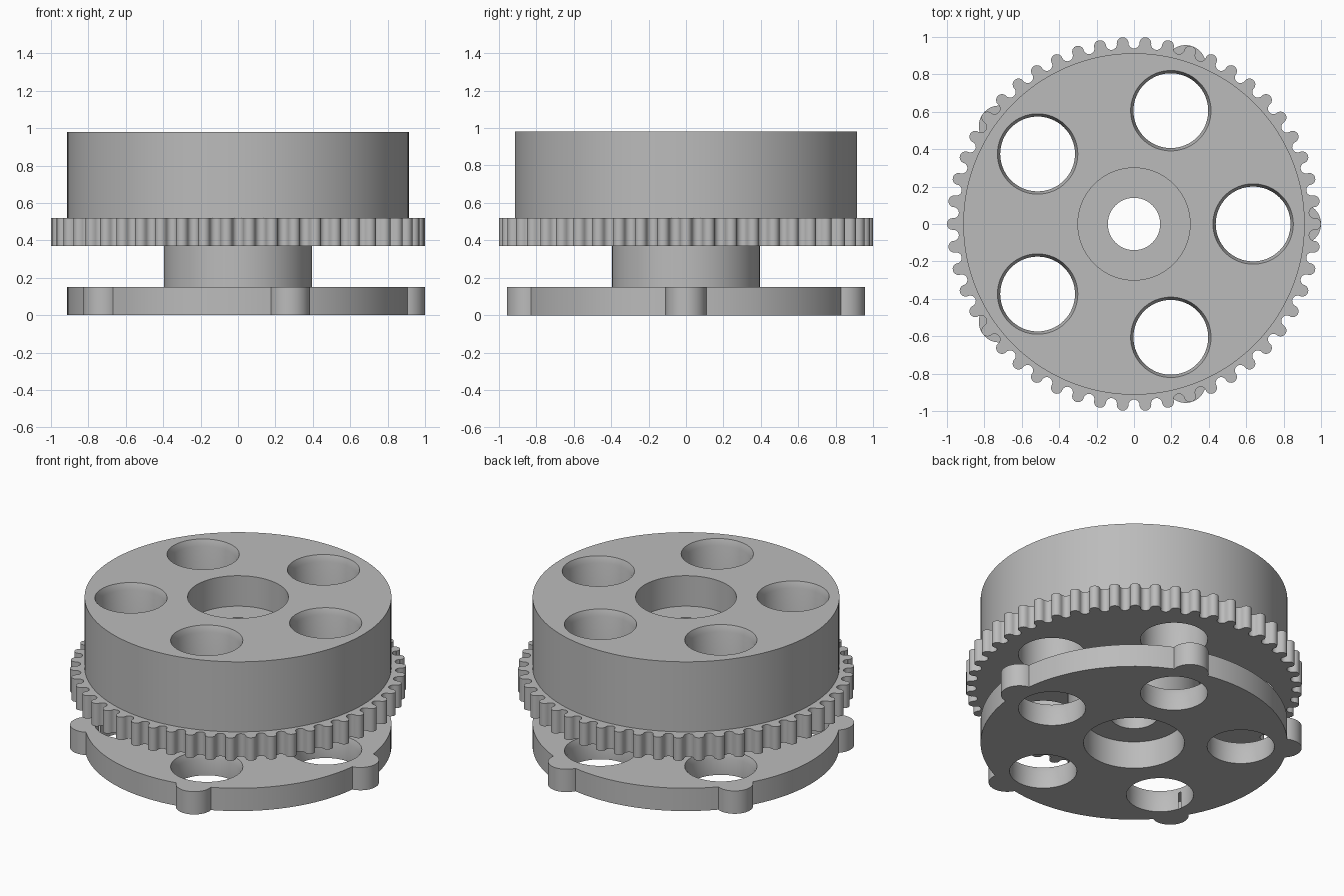
import bpy, bmesh
from math import sin, cos, pi, tau

if "Cube" in bpy.data.objects:
    bpy.data.objects.remove(bpy.data.objects["Cube"])

SPOKES = 5
TEETH = 50
HOLE_ORBIT = 0.637
BASE_TOP, WHEEL_LOW, GEAR_TOP, WHEEL_TOP = 0.15, 0.37, 0.52, 0.98

grey = bpy.data.materials.new("light_grey")
grey.use_nodes = True
grey.diffuse_color = (0.5, 0.5, 0.5, 1)
grey.node_tree.nodes["Principled BSDF"].inputs["Base Color"].default_value = (0.5, 0.5, 0.5, 1)


def make_object(name, bm):
    bmesh.ops.recalc_face_normals(bm, faces=bm.faces)
    mesh = bpy.data.meshes.new(name)
    bm.to_mesh(mesh)
    bm.free()
    mesh.materials.append(grey)
    obj = bpy.data.objects.new(name, mesh)
    bpy.context.collection.objects.link(obj)
    return obj


def prism(name, outline, z0, z1):
    """Extrude a flat outline from z0 to z1."""
    bm = bmesh.new()
    face = bm.faces.new([bm.verts.new((x, y, z0)) for x, y in outline])
    top = bmesh.ops.extrude_face_region(bm, geom=[face])["geom"]
    bmesh.ops.translate(bm, vec=(0, 0, z1 - z0),
                        verts=[v for v in top if isinstance(v, bmesh.types.BMVert)])
    return make_object(name, bm)


def turned(name, profile, sides=64, x=0, y=0):
    """Closed solid of revolution from (radius, height) pairs."""
    bm = bmesh.new()
    rings = [[bm.verts.new((x + r * cos(tau * i / sides), y + r * sin(tau * i / sides), z))
              for i in range(sides)] for r, z in profile]
    for low, high in zip(rings, rings[1:]):
        for i in range(sides):
            j = (i + 1) % sides
            bm.faces.new((low[i], low[j], high[j], high[i]))
    bm.faces.new(rings[0])
    bm.faces.new(rings[-1])
    return make_object(name, bm)


def around(radius):
    return [(radius * cos(tau * i / SPOKES), radius * sin(tau * i / SPOKES)) for i in range(SPOKES)]


def combine(target, tool, operation):
    """Apply one boolean and discard its tool."""
    tool.hide_render = True
    bpy.context.view_layer.objects.active = target
    mod = target.modifiers.new("boolean", "BOOLEAN")
    mod.operation, mod.object, mod.solver = operation, tool, "EXACT"
    bpy.ops.object.modifier_apply(modifier=mod.name)
    bpy.data.objects.remove(tool)


def cut_holes(target, low, top):
    """Ring of through holes, each with a chamfered upper rim."""
    profile = [(0.2, low - 0.05), (0.2, top - 0.04), (0.215, top), (0.215, top + 0.05)]
    for x, y in around(HOLE_ORBIT):
        combine(target, turned("hole_cutter", profile, 64, x, y), "DIFFERENCE")


def cut_bore(target):
    """Stepped bore: narrow shaft with a wide bearing seat at both ends."""
    profile = [(0.3, -0.1), (0.3, 0.18), (0.14, 0.18), (0.14, 0.78), (0.3, 0.78), (0.3, 1.1)]
    combine(target, turned("bore_cutter", profile), "DIFFERENCE")


# Toothed belt rim: round tips and round valleys
outline = []
tip_r, valley_r, centre, steps = 0.032, 0.03, 0.968, 8
for t in range(TEETH):
    a = tau * t / TEETH
    for mid, rad, sign in ((a, tip_r, 1), (a + pi / TEETH, valley_r, -1)):
        for k in range(steps + 1):
            b = -pi / 2 + pi * k / steps
            radial = centre + sign * rad * cos(b)
            side = rad * sin(b)
            outline.append((radial * cos(mid) - side * sin(mid),
                            radial * sin(mid) + side * cos(mid)))

# Pulley wheel: toothed rim with a plain drum above
wheel = prism("pulley_wheel", outline, WHEEL_LOW, GEAR_TOP)
drum = turned("drum", [(0.913, GEAR_TOP - 0.07), (0.913, WHEEL_TOP)], 128)
combine(wheel, drum, "UNION")
cut_holes(wheel, WHEEL_LOW, WHEEL_TOP)
cut_bore(wheel)

# Hub between wheel and base
hub = turned("hub", [(0.395, BASE_TOP), (0.395, WHEEL_LOW)], 96)
cut_bore(hub)

# Base plate with round lobes on its edge
base = turned("base_plate", [(0.913, 0), (0.913, BASE_TOP)], 128)
for x, y in around(0.89):
    combine(base, turned("lobe", [(0.11, 0), (0.11, BASE_TOP)], 48, x, y), "UNION")
cut_holes(base, 0, BASE_TOP)
cut_bore(base)

# Smooth curved walls, keep rims crisp
for obj in (wheel, hub, base):
    bpy.ops.object.select_all(action="DESELECT")
    obj.select_set(True)
    bpy.context.view_layer.objects.active = obj
    bpy.ops.object.shade_smooth_by_angle(angle=pi / 6)
